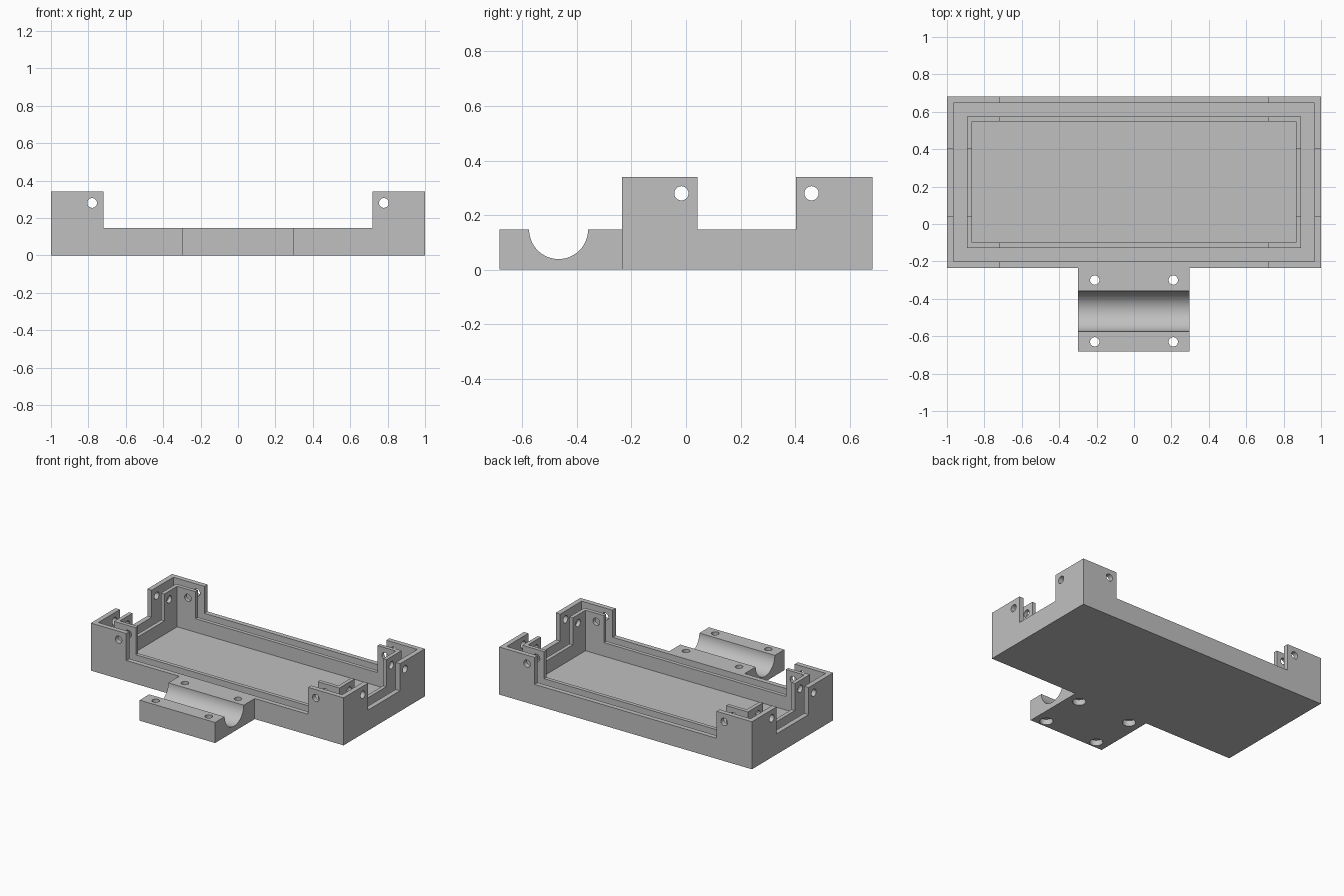
import bpy, math
from mathutils import Matrix

cube = bpy.data.objects.get("Cube")
if cube:
    bpy.data.objects.remove(cube, do_unlink=True)

# Single grey plastic material
GREY = (0.53, 0.53, 0.53, 1)
mat = bpy.data.materials.new("grey plastic")
mat.use_nodes = True
mat.diffuse_color = GREY
mat.node_tree.nodes["Principled BSDF"].inputs["Base Color"].default_value = GREY


def box(name, x0, x1, y0, y1, z0, z1):
    bpy.ops.mesh.primitive_cube_add(size=1)
    ob = bpy.context.object
    ob.name = name
    ob.data.transform(Matrix.Translation(((x0 + x1) / 2, (y0 + y1) / 2, (z0 + z1) / 2))
                      @ Matrix.Diagonal((x1 - x0, y1 - y0, z1 - z0, 1)))
    ob.data.materials.append(mat)
    return ob


def rod(name, axis, centre, radius, length, sides=32):
    bpy.ops.mesh.primitive_cylinder_add(vertices=sides, radius=radius, depth=length)
    ob = bpy.context.object
    ob.name = name
    turn = {"X": Matrix.Rotation(math.pi / 2, 4, "Y"),
            "Y": Matrix.Rotation(math.pi / 2, 4, "X"),
            "Z": Matrix.Identity(4)}[axis]
    ob.data.transform(Matrix.Translation(centre) @ turn)
    ob.data.materials.append(mat)
    return ob


def cut(target, cutter):
    """Subtract the cutter from the target, then discard it."""
    cutter.hide_render = True
    mod = target.modifiers.new("cut", "BOOLEAN")
    mod.operation = "DIFFERENCE"
    mod.solver = "EXACT"
    mod.object = cutter
    bpy.ops.object.select_all(action="DESELECT")
    bpy.context.view_layer.objects.active = target
    target.select_set(True)
    bpy.ops.object.modifier_apply(modifier=mod.name)
    bpy.data.objects.remove(cutter, do_unlink=True)


FLOOR, LOW, HIGH = 0.05, 0.147, 0.34
Y0, Y1 = -0.235, 0.683


def inset_box(name, inset, z0, z1):
    return box(name, -1 + inset, 1 - inset, Y0 + inset, Y1 - inset, z0, z1)


# Tray with a double wall: cavity plus a slot running between the walls
tray = inset_box("tray", 0, 0, HIGH)
cut(tray, inset_box("cavity", 0.135, FLOOR, 0.5))
slot = inset_box("slot", 0.035, FLOOR, 0.5)
cut(slot, inset_box("slot_core", 0.108, 0, 0.6))
cut(tray, slot)

# Lowered middle of all four sides leaves tall corner posts
cut(tray, box("long_side_gap", -0.72, 0.72, -0.5, 1, LOW, 0.6))
cut(tray, box("short_side_gap", -1.2, 1.2, 0.043, 0.403, LOW, 0.6))

# Pin holes through both walls of each corner post
for x in (-0.78, 0.78):
    cut(tray, rod("pin_hole", "Y", (x, 0.22, 0.28), 0.026, 2))
for y in (-0.017, 0.46):
    cut(tray, rod("pin_hole", "X", (0, y, 0.28), 0.026, 3))

# Clamp block with a half-round trough
clamp = box("clamp_block", -0.3, 0.297, -0.683, Y0, 0, LOW)
cut(clamp, rod("trough", "X", (0, -0.467, LOW), 0.108, 2, 64))

# Screw holes, counterbored from below
for x in (-0.21, 0.21):
    for y in (-0.30, -0.63):
        cut(clamp, rod("screw_hole", "Z", (x, y, 0.1), 0.025, 0.4))
        cut(clamp, rod("counterbore", "Z", (x, y, 0), 0.043, 0.08))

for ob in (tray, clamp):
    bpy.ops.object.select_all(action="DESELECT")
    bpy.context.view_layer.objects.active = ob
    ob.select_set(True)
    bpy.ops.object.shade_smooth_by_angle(angle=math.radians(30))
